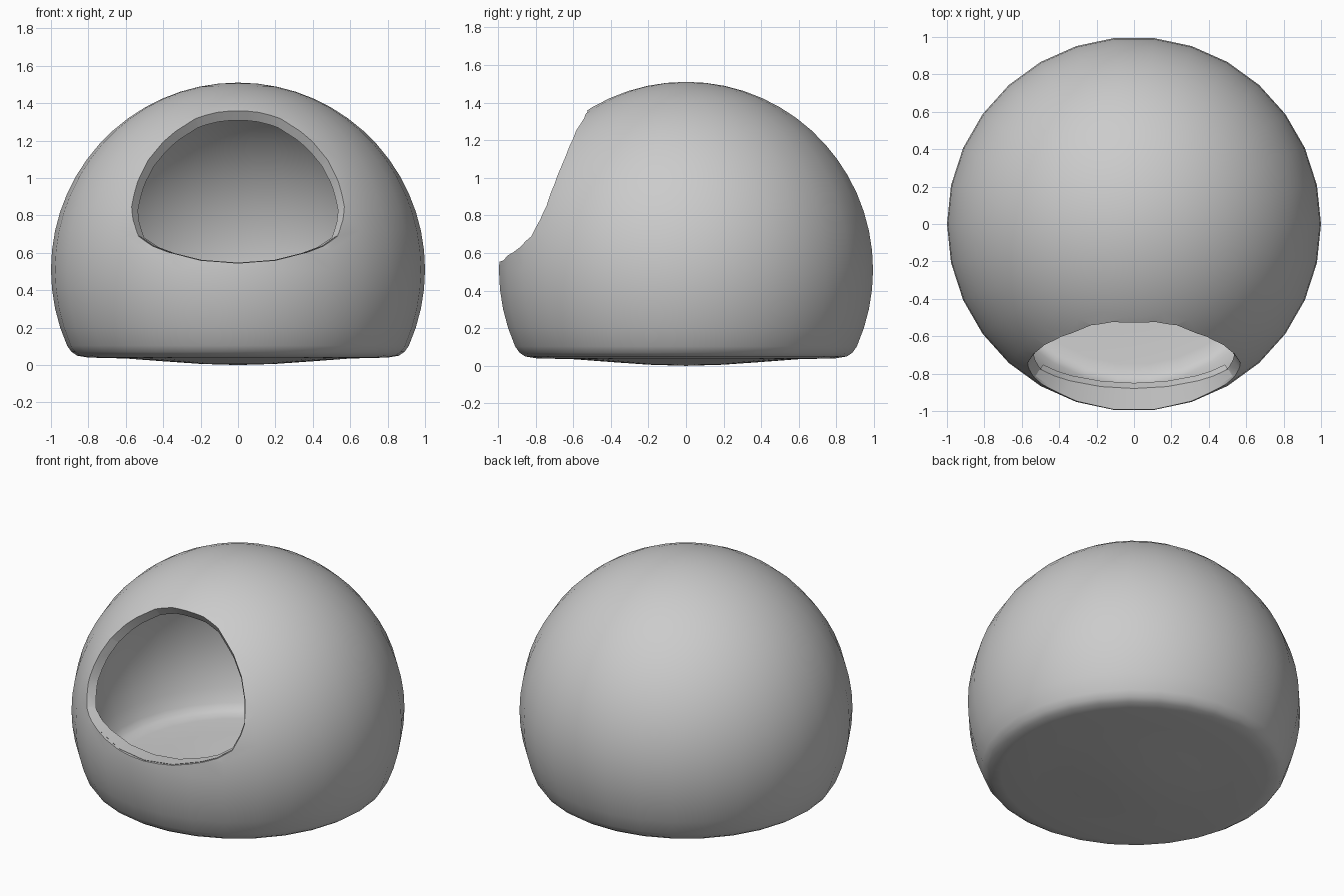
import bpy, bmesh, math
from mathutils import Vector

cube = bpy.data.objects.get("Cube")
if cube:
    bpy.data.objects.remove(cube)

CENTRE = Vector((0, 0, 0.51))
SIDES = 30

grey = bpy.data.materials.new("plain_grey")
grey.use_nodes = True
grey.diffuse_color = (0.6, 0.6, 0.6, 1)
grey.node_tree.nodes["Principled BSDF"].inputs["Base Color"].default_value = (0.6, 0.6, 0.6, 1)


def finish(name, bm):
    bmesh.ops.recalc_face_normals(bm, faces=bm.faces)
    mesh = bpy.data.meshes.new(name)
    bm.to_mesh(mesh)
    bm.free()
    mesh.materials.append(grey)
    obj = bpy.data.objects.new(name, mesh)
    bpy.context.collection.objects.link(obj)
    return obj


def lathe(name, profile):
    bm = bmesh.new()
    verts = [bm.verts.new((r, 0, z)) for r, z in profile]
    edges = [bm.edges.new(pair) for pair in zip(verts, verts[1:])]
    bmesh.ops.spin(bm, geom=verts + edges, cent=(0, 0, 0), axis=(0, 0, 1),
                   angle=math.tau, steps=SIDES, use_duplicate=False)
    bmesh.ops.remove_doubles(bm, verts=bm.verts, dist=0.0005)
    return finish(name, bm)


def cut(obj, cutter):
    mod = obj.modifiers.new("cut", "BOOLEAN")
    mod.operation = "DIFFERENCE"
    mod.solver = "EXACT"
    mod.object = cutter
    bpy.context.view_layer.objects.active = obj
    bpy.ops.object.modifier_apply(modifier=mod.name)
    cutter.hide_render = True
    cutter.hide_viewport = True


def smooth(obj, angle):
    bpy.ops.object.select_all(action="DESELECT")
    obj.select_set(True)
    bpy.context.view_layer.objects.active = obj
    bpy.ops.object.shade_smooth_by_angle(angle=math.radians(angle))


# Dome: a sphere that rolls into a gently bulging base
dome = [(math.cos(math.radians(a)), CENTRE.z + math.sin(math.radians(a)))
        for a in range(90, -25, -6)]
base = [(0.89, 0.07), (0.86, 0.05), (0.8, 0.04), (0.6, 0.035),
        (0.4, 0.02), (0.2, 0.006), (0, 0)]
outer = dome + base
inner = [(r * 0.94, CENTRE.z + (z - CENTRE.z) * (0.94 if z > CENTRE.z else 0.88))
         for r, z in outer]
shell = lathe("hollow_dome", outer)
cavity = lathe("cavity_cutter", inner)

# Opening outline, half from top to bottom, then mirrored
half = [(0, 1.36), (0.115, 1.353), (0.23, 1.318), (0.39, 1.205), (0.48, 1.1),
        (0.54, 0.98), (0.572, 0.85), (0.565, 0.78), (0.535, 0.69),
        (0.46, 0.637), (0.377, 0.605), (0.2, 0.56), (0, 0.545)]
outline = half + [(-x, z) for x, z in half[-2:0:-1]]


def direction(x, z):
    h = z - CENTRE.z
    return Vector((x, -math.sqrt(1 - x * x - h * h), h))


# Cutter that narrows towards the middle of the dome
bm = bmesh.new()
tip = bm.verts.new(CENTRE)
cap = bm.verts.new(CENTRE + Vector((0, -1.4, 0.6)))
ring = [bm.verts.new(CENTRE + direction(x, z) * 1.3) for x, z in outline]
for i, v in enumerate(ring):
    bm.faces.new((ring[i - 1], v, tip))
    bm.faces.new((v, ring[i - 1], cap))
opening = finish("opening_cutter", bm)
cut(shell, cavity)
cut(shell, opening)
smooth(shell, 35)

# Lip: crescent ledge along the lower edge of the opening
bm = bmesh.new()
lower = sorted(p for p in outline if p[1] < 0.7)
rows = []
for x, z in lower:
    d = direction(x, z)
    s = 0.88 + 0.06 * (x / 0.535) ** 2
    drop = Vector((0, 0, -0.05))
    up = Vector((0, 0, 0.003))
    section = [d * 0.985 + up, d * s + up, d * (s - 0.03) + drop, d * 0.95 + drop]
    rows.append([bm.verts.new(CENTRE + p) for p in section])
for a, b in zip(rows, rows[1:]):
    for k in range(4):
        bm.faces.new((a[k - 1], a[k], b[k], b[k - 1]))
bm.faces.new(rows[0])
bm.faces.new(rows[-1])
lip = finish("opening_lip", bm)
smooth(lip, 35)
